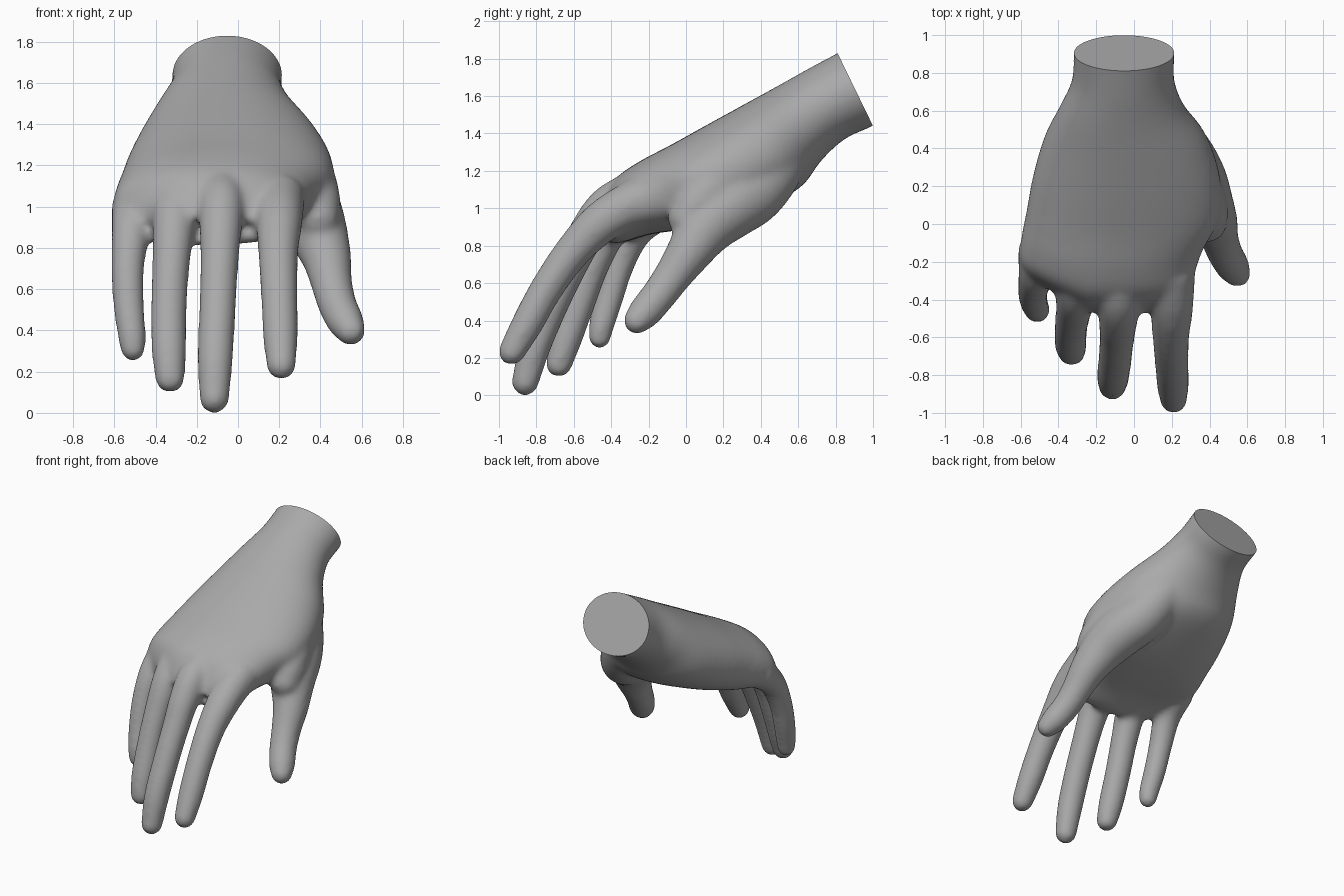
import bpy, bmesh, math
from mathutils import Vector

if "Cube" in bpy.data.objects:
    bpy.data.objects.remove(bpy.data.objects["Cube"])

SKIN = bpy.data.materials.new("plain_grey")
SKIN.diffuse_color = (0.4, 0.4, 0.4, 1)
SKIN.use_nodes = True
SKIN.node_tree.nodes["Principled BSDF"].inputs["Base Color"].default_value = SKIN.diffuse_color
bm = bmesh.new()


def spline(rows, steps=5):
    """Catmull-Rom samples through rows of equal length."""
    rows = [Vector(r) for r in rows]
    out = []
    for i in range(len(rows) - 1):
        b, c = rows[i], rows[i + 1]
        a = rows[i - 1] if i else b * 2 - c
        d = rows[i + 2] if i + 2 < len(rows) else c * 2 - b
        for k in range(steps):
            t = k / steps
            out.append(0.5 * (2 * b + (c - a) * t + (2 * a - 5 * b + 4 * c - d) * t ** 2
                              + (3 * b - a - 3 * c + d) * t ** 3))
    return out + [rows[-1]]


def loft(rings):
    """Closed skin over equally sized rings of points."""
    loops = [[bm.verts.new(p) for p in ring] for ring in rings]
    n = len(loops[0])
    for a, b in zip(loops, loops[1:]):
        for i in range(n):
            bm.faces.new((a[i], a[(i + 1) % n], b[(i + 1) % n], b[i]))
    bm.faces.new(loops[0][::-1])
    bm.faces.new(loops[-1])


def digit(points):
    """Round tapering tube through (x, y, z, radius) with a domed tip."""
    rows = spline(points)
    tip, r = rows[-1].xyz, rows[-1].w
    tangent = (tip - rows[-2].xyz).normalized()
    rings = []
    for i, row in enumerate(rows):
        t = rows[min(i + 1, len(rows) - 1)].xyz - rows[max(i - 1, 0)].xyz
        rings.append((row.xyz, t.normalized(), row.w))
    for k in range(1, 6):
        a = k * math.radians(17)
        rings.append((tip + tangent * r * math.sin(a), tangent, r * math.cos(a)))
    out = []
    for c, t, rad in rings:
        u = (Vector((1, 0, 0)) - t * t.x).normalized()
        v = t.cross(u)
        out.append([c + rad * (u * math.cos(j * math.tau / 20) + v * math.sin(j * math.tau / 20))
                    for j in range(20)])
    loft(out)


# wrist and palm: top y, z, bottom y, z, left x, right x
palm = spline([
    (0.99, 1.93, 1.18, 1.54, -0.32, 0.215),
    (0.81, 1.83, 1.00, 1.44, -0.32, 0.215),
    (0.66, 1.75, 0.85, 1.37, -0.33, 0.215),
    (0.50, 1.66, 0.72, 1.25, -0.395, 0.27),
    (0.30, 1.55, 0.60, 1.09, -0.475, 0.385),
    (0.10, 1.44, 0.40, 0.97, -0.535, 0.455),
    (-0.08, 1.34, 0.20, 0.89, -0.57, 0.46),
    (-0.25, 1.25, 0.02, 0.86, -0.595, 0.37),
    (-0.37, 1.165, -0.19, 0.845, -0.605, 0.315),
    (-0.44, 1.05, -0.35, 0.815, -0.585, 0.28),
    (-0.475, 0.95, -0.42, 0.82, -0.55, 0.26)])
rings = []
for i, (ty, tz, by, bz, xl, xr) in enumerate(palm):
    top, bot = Vector((0, ty, tz)), Vector((0, by, bz))
    p = 1 - 0.12 * max(0, min(1, (i - 10) / 25))
    hollow = 0.16 * math.sin(math.pi * max(0, min(1, (i - 18) / 27)))
    ring = []
    for j in range(40):
        a = j * math.tau / 40
        c, s = math.cos(a), math.sin(a)
        h = math.copysign(abs(s) ** p, s)
        if s < 0:  # hollow of the palm
            h *= 1 - hollow * s ** 4
        q = (top + bot) / 2 + (top - bot) / 2 * h
        q.x = (xl + xr) / 2 + (xr - xl) / 2 * math.copysign(abs(c) ** p, c)
        # the little finger side sits further back
        q.y += 0.6 * max(0, -q.x - 0.25) * max(0, min(1, (i - 30) / 20))
        ring.append(q)
    rings.append(ring)
loft(rings)

# index finger
digit([(.20, -.24, 1.05, .125), (.20, -.44, .935, .115), (.195, -.605, .77, .098),
       (.20, -.745, .57, .09), (.205, -.85, .38, .086), (.21, -.932, .232, .073)])
# middle finger
digit([(-.08, -.25, 1.09, .12), (-.08, -.41, 1.015, .112), (-.085, -.52, .88, .103),
       (-.09, -.60, .73, .094), (-.10, -.71, .50, .09), (-.11, -.805, .27, .087),
       (-.115, -.86, .07, .074)])
# ring finger
digit([(-.31, -.23, 1.06, .12), (-.31, -.385, .93, .107), (-.325, -.49, .72, .092),
       (-.335, -.57, .50, .088), (-.335, -.64, .30, .085), (-.33, -.68, .168, .073)])
# little finger
digit([(-.505, -.13, 1.00, .11), (-.52, -.27, .88, .094), (-.535, -.355, .70, .081),
       (-.53, -.41, .52, .076), (-.515, -.45, .38, .07), (-.51, -.462, .31, .062)])
# thumb, rooted deep in the heel of the palm
digit([(.06, .64, 1.44, .09), (.16, .50, 1.25, .15), (.245, .37, 1.095, .172),
       (.315, .24, 1.01, .175), (.37, .12, .91, .157),
       (.425, .02, .77, .125), (.452, -.07, .64, .103), (.48, -.15, .53, .095),
       (.523, -.225, .44, .09), (.546, -.262, .40, .075)])
# muscle between thumb and back of the hand
digit([(.16, .48, 1.36, .12), (.26, .30, 1.23, .14), (.33, .16, 1.12, .145),
       (.37, .06, 1.02, .13), (.385, .01, .95, .11)])

bmesh.ops.recalc_face_normals(bm, faces=bm.faces)
mesh = bpy.data.meshes.new("hand")
bm.to_mesh(mesh)
bm.free()
hand = bpy.data.objects.new("hand", mesh)
bpy.context.collection.objects.link(hand)

# fuse the parts into one soft skin
fuse = hand.modifiers.new("fuse", 'REMESH')
fuse.mode = 'VOXEL'
fuse.voxel_size = 0.016
soft = hand.modifiers.new("soften", 'SMOOTH')
soft.factor, soft.iterations = 0.5, 20
dg = bpy.context.evaluated_depsgraph_get()
skin = bpy.data.meshes.new_from_object(hand.evaluated_get(dg))
hand.modifiers.clear()

# cut the wrist off square and cap it
bm = bmesh.new()
bm.from_mesh(skin)
cut = bmesh.ops.bisect_plane(bm, geom=bm.verts[:] + bm.edges[:] + bm.faces[:],
                             plane_co=(0, 0.905, 1.635), plane_no=(0, 0.9, 0.438),
                             clear_outer=True)
bmesh.ops.contextual_create(bm, geom=[e for e in cut["geom_cut"] if isinstance(e, bmesh.types.BMEdge)])
bmesh.ops.recalc_face_normals(bm, faces=bm.faces)
bm.to_mesh(skin)
bm.free()
hand.data = skin
skin.materials.clear()
skin.materials.append(SKIN)

bpy.context.view_layer.objects.active = hand
hand.select_set(True)
bpy.ops.object.shade_smooth_by_angle(angle=math.radians(40))
